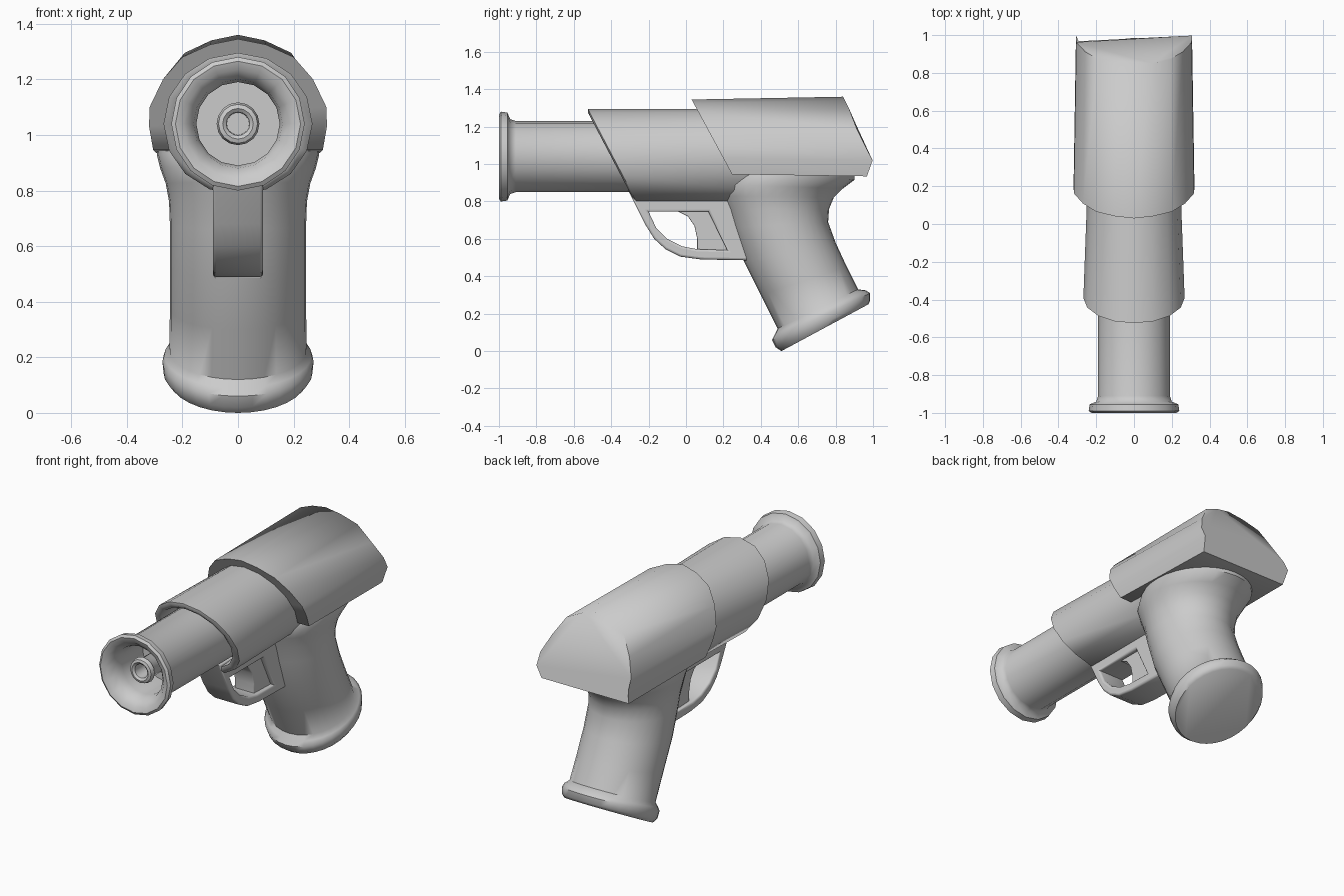
import bpy, bmesh
from math import sin, cos, pi, radians

cube = bpy.data.objects.get("Cube")
if cube:
    bpy.data.objects.remove(cube)

SIDES = 16
AXIS_Z = 1.04

grey = bpy.data.materials.new("plain_grey")
grey.use_nodes = True
grey.diffuse_color = (0.6, 0.6, 0.6, 1)
grey.node_tree.nodes["Principled BSDF"].inputs["Base Color"].default_value = (0.6, 0.6, 0.6, 1)


def finish(obj, angle):
    obj.data.materials.append(grey)
    bpy.ops.object.select_all(action="DESELECT")
    bpy.context.view_layer.objects.active = obj
    obj.select_set(True)
    if obj.type == "CURVE":
        bpy.ops.object.convert(target="MESH")
    bpy.ops.object.shade_smooth_by_angle(angle=radians(angle))


def loft(name, rings, angle=50):
    """Skin equal-length closed rings and cap both ends."""
    bm = bmesh.new()
    loops = [[bm.verts.new(p) for p in ring] for ring in rings]
    n = len(loops[0])
    for a, b in zip(loops, loops[1:]):
        for i in range(n):
            j = (i + 1) % n
            bm.faces.new((a[i], a[j], b[j], b[i]))
    bm.faces.new(loops[0])
    bm.faces.new(loops[-1])
    bmesh.ops.recalc_face_normals(bm, faces=bm.faces)
    mesh = bpy.data.meshes.new(name)
    bm.to_mesh(mesh)
    bm.free()
    obj = bpy.data.objects.new(name, mesh)
    bpy.context.collection.objects.link(obj)
    finish(obj, angle)


def plate(name, outlines, half_width, bevel):
    """Side-view outlines (y, z), later ones are holes, thickened across x."""
    curve = bpy.data.curves.new(name, "CURVE")
    curve.dimensions = "2D"
    curve.fill_mode = "BOTH"
    curve.extrude = half_width - bevel
    curve.bevel_depth = bevel
    curve.bevel_resolution = 2
    curve.offset = -bevel
    for outline in outlines:
        spline = curve.splines.new("POLY")
        spline.points.add(len(outline) - 1)
        spline.use_cyclic_u = True
        for point, (y, z) in zip(spline.points, outline):
            point.co = (y, z, 0, 1)
    obj = bpy.data.objects.new(name, curve)
    obj.rotation_euler = (pi / 2, 0, pi / 2)
    bpy.context.collection.objects.link(obj)
    finish(obj, 40)


def circle(rx, rz):
    return [(rx * sin(2 * pi * i / SIDES), AXIS_Z + rz * cos(2 * pi * i / SIDES))
            for i in range(SIDES)]


# Barrel with flared muzzle, bore and inner nozzle, turned as one profile
barrel = [(-0.2, 0.19), (-0.91, 0.19), (-0.94, 0.2), (-0.955, 0.235), (-0.99, 0.24),
          (-1, 0.225), (-0.99, 0.195), (-0.95, 0.16), (-0.9, 0.15), (-0.7, 0.15),
          (-0.7, 0.06), (-0.89, 0.06), (-0.91, 0.077), (-0.935, 0.07),
          (-0.94, 0.055), (-0.93, 0.042), (-0.8, 0.04)]
loft("barrel", [[(x, y, z) for x, z in circle(r, r)] for y, r in barrel])


# Body sleeve with a raked front and a recessed opening around the barrel
def raked(y, rx, rz, rake=0.525):
    return [(x, y + (1.295 - z) * rake, z) for x, z in circle(rx, rz)]


loft("body_sleeve", [raked(-0.4, 0.215, 0.205), raked(-0.525, 0.225, 0.215),
                     raked(-0.535, 0.245, 0.235), raked(-0.525, 0.268, 0.255),
                     raked(0.1, 0.245, 0.255), raked(0.45, 0.24, 0.25)])

# Rear housing: peaked hood section, raked at both ends
half = [(0, 1.345), (0.1, 1.325), (0.2, 1.28), (0.27, 1.2), (0.318, 1.1),
        (0.32, 1.03), (0.305, 0.945)]
hood = half + [(-x, z) for x, z in half[:0:-1]]
front = [(x, 0.03 + (1.345 - z) * 0.54, z) for x, z in hood]
back = [(x * 0.96, min(0.84 + (1.345 - z) * 0.5, 0.97 + (z - 0.95) * 0.5),
         z + 0.015 * (1 if z > 1.2 else -0.7)) for x, z in hood]
loft("rear_housing", [front, back], angle=80)

# Grip: oval sections between front and back points (y, z), with a base flange
grip = [((0.51, 0.0), (0.975, 0.25), 0.25), ((0.48, 0.02), (0.985, 0.27), 0.268),
        ((0.46, 0.06), (0.985, 0.31), 0.272), ((0.475, 0.09), (0.96, 0.325), 0.265),
        ((0.49, 0.12), (0.92, 0.33), 0.247), ((0.4, 0.3), (0.86, 0.45), 0.245),
        ((0.31, 0.48), (0.8, 0.58), 0.245), ((0.25, 0.66), (0.76, 0.69), 0.245),
        ((0.22, 0.76), (0.765, 0.76), 0.248), ((0.19, 0.83), (0.79, 0.82), 0.26),
        ((0.17, 0.89), (0.84, 0.87), 0.28), ((0.2, 0.94), (0.9, 0.915), 0.292),
        ((0.25, 0.98), (0.9, 0.96), 0.29)]
rings = []
for (fy, fz), (by, bz), w in grip:
    ring = []
    for i in range(2 * SIDES):
        a = pi * i / SIDES
        t = (1 - cos(a)) / 2
        ring.append((w * sin(a), fy + (by - fy) * t, fz + (bz - fz) * t))
    rings.append(ring)
loft("grip", rings)

# Trigger guard frame with its opening, and the trigger inside
guard = [(-0.31, 0.86), (-0.22, 0.68), (-0.17, 0.6), (-0.11, 0.545), (-0.03, 0.505),
         (0.08, 0.49), (0.34, 0.485), (0.5, 0.6), (0.5, 0.86)]
opening = [(-0.2, 0.745), (0.12, 0.745), (0.22, 0.54), (0.06, 0.545), (-0.02, 0.56),
           (-0.1, 0.6), (-0.16, 0.66)]
plate("trigger_guard", [guard, opening], 0.09, 0.012)
trigger = [(-0.06, 0.78), (-0.04, 0.745), (0.01, 0.72), (0.045, 0.67), (0.06, 0.6),
           (0.06, 0.52), (0.26, 0.52), (0.2, 0.78)]
plate("trigger", [trigger], 0.065, 0.005)
